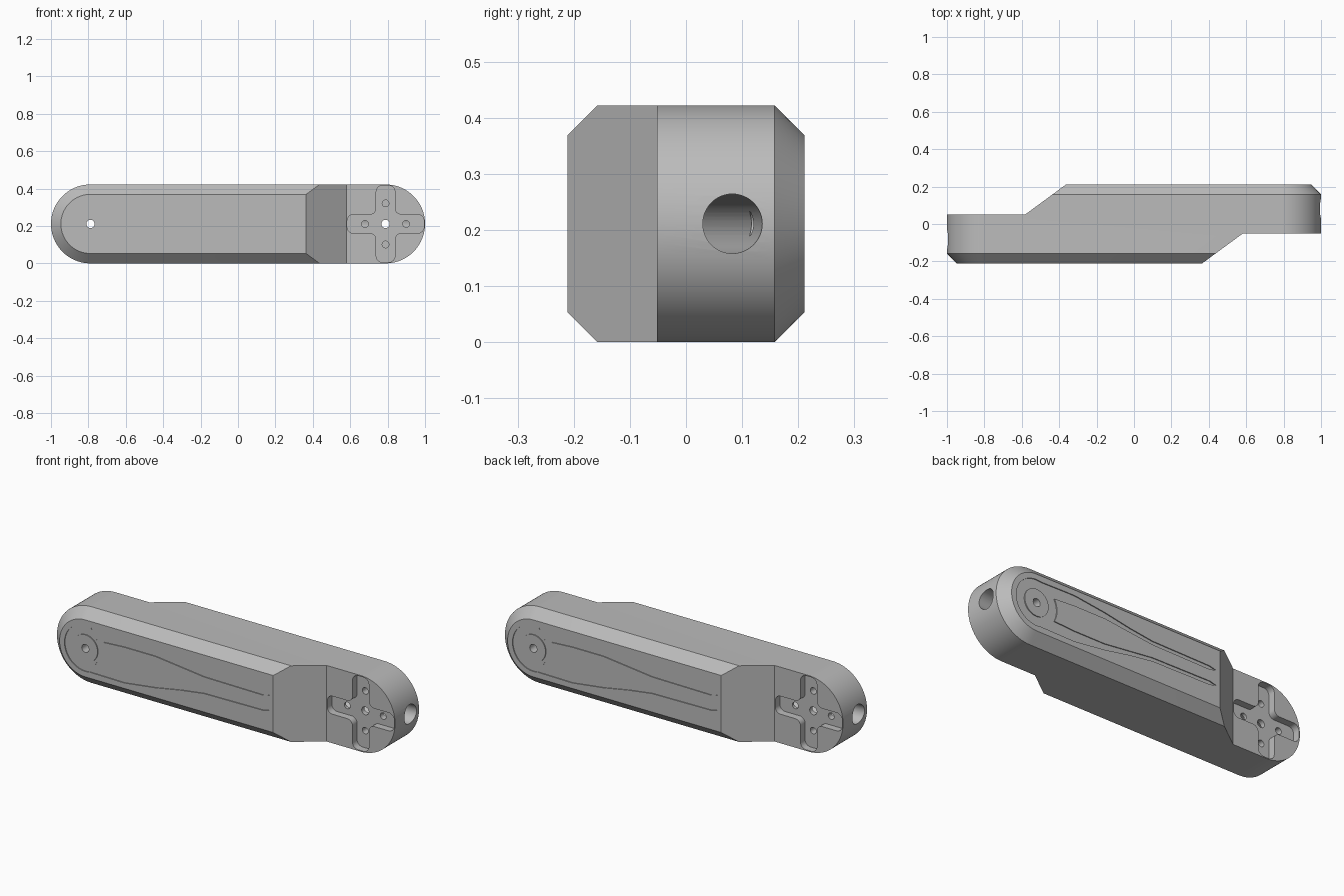
import bpy, bmesh
from math import sin, cos, pi
from mathutils import Vector

if "Cube" in bpy.data.objects:
    bpy.data.objects.remove(bpy.data.objects["Cube"])

R = 0.211          # half height and end radius
PIVOT = 1 - R      # pivot distance from the middle
CHAMFER = 0.053
SEAT = -0.052      # y of the recessed mounting seat

grey = bpy.data.materials.new("matte grey")
grey.use_nodes = True
grey.diffuse_color = (0.5, 0.5, 0.5, 1)
grey.node_tree.nodes["Principled BSDF"].inputs["Base Color"].default_value = (0.5, 0.5, 0.5, 1)


def loft(name, rings):
    """Closed solid through rings that have equal point counts."""
    bm = bmesh.new()
    loops = [[bm.verts.new(p) for p in ring] for ring in rings]
    n = len(loops[0])
    for a, b in zip(loops, loops[1:]):
        for i in range(n):
            j = (i + 1) % n
            bm.faces.new((a[i], a[j], b[j], b[i]))
    bm.faces.new(loops[0])
    bm.faces.new(loops[-1])
    bmesh.ops.recalc_face_normals(bm, faces=bm.faces)
    mesh = bpy.data.meshes.new(name)
    bm.to_mesh(mesh)
    bm.free()
    mesh.materials.append(grey)
    obj = bpy.data.objects.new(name, mesh)
    bpy.context.collection.objects.link(obj)
    return obj


def circle(cx, cz, r, n=40):
    return [(cx + r * cos(2 * pi * i / n), cz + r * sin(2 * pi * i / n)) for i in range(n)]


def stadium(r, n=40):
    pts = []
    for side in (1, -1):
        for i in range(n + 1):
            a = -pi / 2 + pi * i / n
            pts.append((side * (PIVOT + r * cos(a)), R + side * r * sin(a)))
    return pts


def rounded(points, r, steps=8):
    """Round every corner of an outline."""
    pts = [Vector(p) for p in points]
    out = []
    for i, p in enumerate(pts):
        u = (pts[i - 1] - p).normalized()
        v = (pts[(i + 1) % len(pts)] - p).normalized()
        centre = p + (u + v) * r
        for k in range(steps + 1):
            t = pi / 2 * k / steps
            out.append(tuple(centre - v * r * cos(t) - u * r * sin(t)))
    return out


def cut(cutter, half_turn):
    """Subtract a cutter from the arm, optionally spun to the other end."""
    if half_turn:
        for v in cutter.data.vertices:
            v.co.x, v.co.y = -v.co.x, -v.co.y
    cutter.hide_render = True
    mod = arm.modifiers.new("cut", 'BOOLEAN')
    mod.operation = 'DIFFERENCE'
    mod.solver = 'EXACT'
    mod.object = cutter
    bpy.context.view_layer.objects.active = arm
    bpy.ops.object.modifier_apply(modifier=mod.name)
    bpy.data.objects.remove(cutter)


def prism(name, outline, y0, y1):
    return loft(name, [[(x, y, z) for x, z in outline] for y in (y0, y1)])


# Chamfered stadium body
arm = loft("arm_link", [[(x, y, z) for x, z in stadium(r)] for y, r in
           ((-R, R - CHAMFER), (CHAMFER - R, R), (R - CHAMFER, R), (R, R - CHAMFER))])

# Outlines shared by both ends
step = [(0.243, -0.3), (0.58, SEAT), (1.2, SEAT), (1.2, -0.3)]
w, e = 0.05, 0.205
quarter = [(e, -w), (e, w), (w, w)]
cross = []
for k in range(4):
    for x, z in quarter:
        for _ in range(k):
            x, z = -z, x
        cross.append((PIVOT + x, R + z))
cross = rounded(cross, 0.033)
strip = [(-0.76, 0.125), (-0.55, 0.128), (-0.36, 0.104), (-0.2, 0.075), (-0.06, 0.056),
         (0.3, 0.052), (0.34, 0.042), (0.3, 0.032), (-0.06, 0.036), (-0.2, 0.052),
         (-0.36, 0.07), (-0.55, 0.07), (-0.72, 0.06)]

for turn in (False, True):
    # Sloped step down to the mounting seat
    cut(loft("step_cutter", [[(x, y, z) for x, y in step] for z in (-0.1, 0.6)]), turn)
    # Cross-shaped pocket with screw holes
    cut(prism("cross_cutter", cross, SEAT - 0.1, SEAT + 0.04), turn)
    for dx, dz in ((1, 0), (-1, 0), (0, 1), (0, -1)):
        hole = circle(PIVOT + 0.11 * dx, R + 0.11 * dz, 0.018, 24)
        cut(prism("screw_cutter", hole, SEAT - 0.1, SEAT + 0.09), turn)
    # Shallow ring around the pivot, leaving the middle disc standing
    ring = prism("ring_cutter", circle(-PIVOT, R, 0.128), -0.3, 0.005 - R)
    core = prism("ring_core", circle(-PIVOT, R, 0.075), -0.4, 0.1 - R)
    mod = ring.modifiers.new("core", 'BOOLEAN')
    mod.operation = 'DIFFERENCE'
    mod.solver = 'EXACT'
    mod.object = core
    bpy.context.view_layer.objects.active = ring
    bpy.ops.object.modifier_apply(modifier=mod.name)
    bpy.data.objects.remove(core)
    cut(ring, turn)
    # Tapering shallow grooves along the face
    for s in (1, -1):
        groove = [(x, R + s * z) for x, z in strip]
        cut(prism("groove_cutter", groove, -0.3, 0.0052 - R), turn)

# Slanted cable tunnel from end to end
cut(loft("tunnel_cutter", [[(x, y + 0.083 * x, z) for y, z in circle(0, R, 0.053, 48)]
                           for x in (-1.1, 1.1)]), False)

# Pivot holes right through both ends
for x in (-PIVOT, PIVOT):
    cut(prism("pivot_cutter", circle(x, R, 0.022, 24), -0.4, 0.4), False)

# Smooth curved walls, crisp edges
bpy.ops.object.select_all(action='DESELECT')
arm.select_set(True)
bpy.context.view_layer.objects.active = arm
bpy.ops.object.shade_smooth_by_angle(angle=pi / 6)
